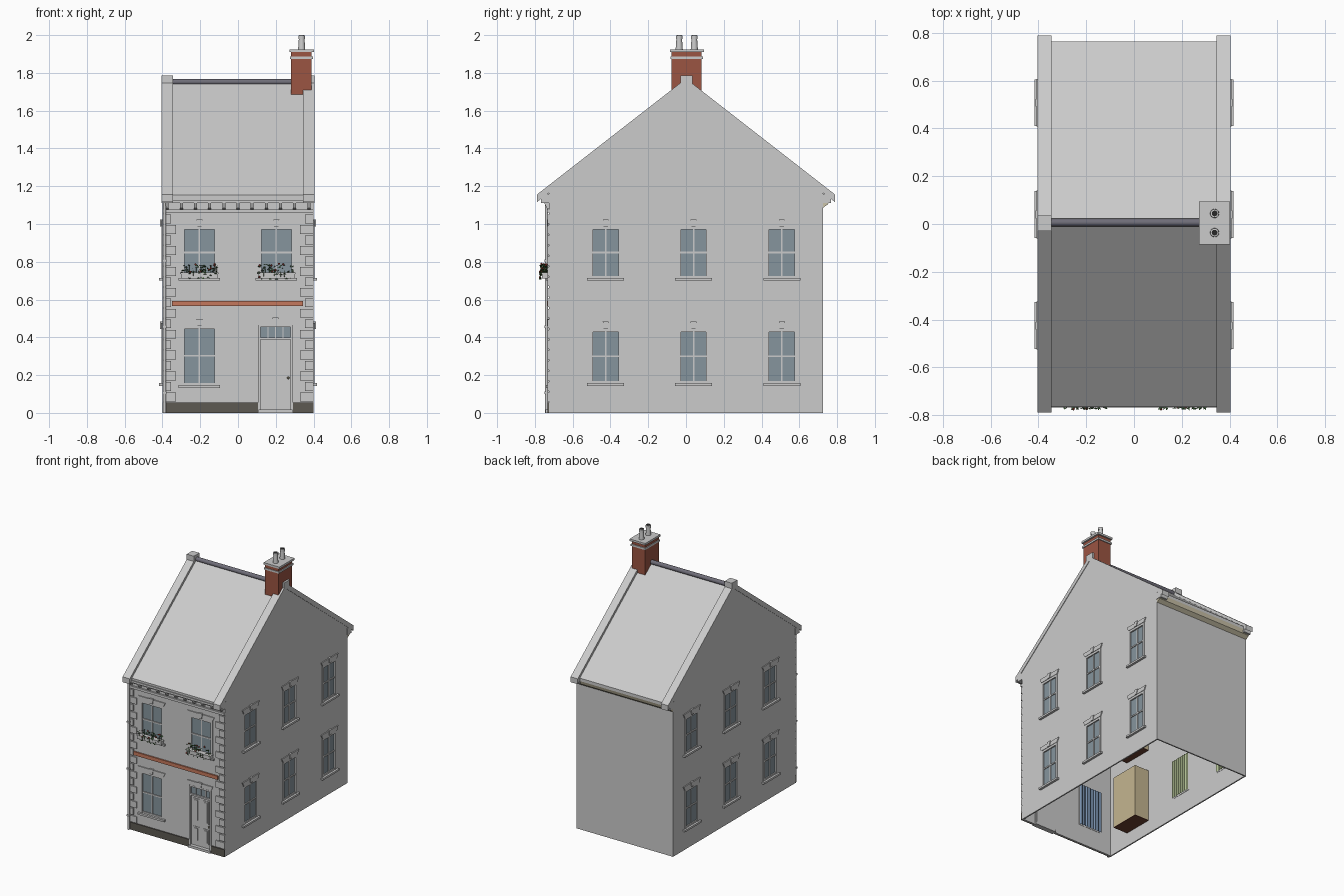
import bpy, bmesh, math, random
from mathutils import Matrix, Vector

if "Cube" in bpy.data.objects:
    bpy.data.objects.remove(bpy.data.objects["Cube"])

random.seed(4)
parts = {}
I = Matrix.Identity(4)
ACROSS = Matrix.Rotation(math.pi / 2, 4, 'Z')   # local (u, d, z) -> world (-d, u, z)

def bm_of(name):
    return parts.setdefault(name, bmesh.new())

def prism(name, pts, d0, d1, M=I):
    """Extrude a (u, z) outline from depth d0 to d1."""
    bm = bm_of(name)
    a = [bm.verts.new(M @ Vector((u, d0, z))) for u, z in pts]
    b = [bm.verts.new(M @ Vector((u, d1, z))) for u, z in pts]
    new = [bm.faces.new(a), bm.faces.new(b[::-1])]
    n = len(pts)
    for i in range(n):
        j = (i + 1) % n
        new.append(bm.faces.new((a[j], a[i], b[i], b[j])))
    bmesh.ops.recalc_face_normals(bm, faces=new)

def box(name, u0, u1, d0, d1, z0, z1, M=I):
    prism(name, [(u0, z0), (u1, z0), (u1, z1), (u0, z1)], d0, d1, M)

def tube(name, r1, r2, h, loc, rot=I, n=16):
    bmesh.ops.create_cone(bm_of(name), cap_ends=True, segments=n, radius1=r1, radius2=r2,
                          depth=h, matrix=Matrix.Translation(loc) @ rot)

W, D, T = 0.40, 0.725, 0.01      # half width, half depth, wall thickness
SL = 0.778                       # roof slope

# walls
def gable(h, y):
    return h - SL * y
box("front_wall", -W + T, W - T, -D, -D + T, 0, 1.15)
box("back_wall", -W + T, W - T, D - T, D, 0, 1.15)
outline = [(-D, 0), (D, 0), (D, gable(1.73, D)), (0, 1.73), (-D, gable(1.73, D))]
prism("right_wall", outline, -W, -W + T, ACROSS)
prism("left_wall", outline, W - T, W, ACROSS)

# roof slab, gable copings, ridge and end caps
def chevron(name, apex, y, t, x0, x1):
    e = gable(apex, y)
    prism(name, [(-y, e), (0, apex), (y, e), (y, e - t), (0, apex - t), (-y, e - t)], -x1, -x0, ACROSS)
chevron("roof", 1.747, 0.763, 0.022, -0.39, 0.39)
for s in (-1, 1):
    x0, x1 = sorted((s * 0.345, s * 0.404))
    chevron("gable_coping", 1.77, 0.788, 0.04, x0, x1)
    box("coping_cap", x0, x1, -0.03, 0.035, 1.745, 1.786)
    for f in (-1, 1):
        y0, y1 = sorted((f * 0.72, f * 0.768))
        box("kneeler", x0, x1, y0, y1, 1.11, 1.16)
tube("ridge_roll", 0.016, 0.016, 0.65, (-0.03, 0.006, 1.752), ACROSS @ Matrix.Rotation(math.pi / 2, 4, 'X'))

# chimney
box("chimney_stack", 0.28, 0.39, -0.078, 0.083, 1.66, 1.91)
box("chimney_bands", 0.275, 0.396, -0.083, 0.09, 1.873, 1.887)
box("chimney_bands", 0.272, 0.402, -0.085, 0.094, 1.91, 1.925)
for y in (-0.036, 0.044):
    tube("chimney_pots", 0.019, 0.015, 0.055, (0.337, y, 1.952))
    tube("chimney_pots", 0.018, 0.018, 0.02, (0.337, y, 1.989))
    tube("chimney_pot_holes", 0.012, 0.012, 0.003, (0.337, y, 1.9985))

# front cornice with brackets, rear soffit
box("cornice", -W, W, -0.737, -D, 1.06, 1.078)
box("cornice", -W, W, -0.752, -D, 1.11, 1.125)
box("front_gutter", -W, W, -0.768, -D, 1.122, 1.138)
for i in range(11):
    x = -0.375 + i * 0.075
    prism("cornice_brackets", [(-0.75, 1.11), (-D, 1.11), (-D, 1.078), (-0.738, 1.085)],
          -x - 0.008, -x + 0.008, ACROSS)
prism("rear_soffit", [(D, 1.085), (0.752, 1.105), (0.762, 1.135), (D, 1.15)], -W, W, ACROSS)

# plinth, string band, quoins, downpipe
box("plinth", -W, 0.106, -0.733, -D, 0, 0.055)
box("plinth", 0.29, W, -0.733, -D, 0, 0.055)
box("sign_band", -0.35, 0.345, -0.735, -D, 0.565, 0.592)
for i in range(18):
    z = 0.06 + i * 0.0555
    w = 0.072 if i % 2 == 0 else 0.045
    for s in (-1, 1):
        u0, u1 = sorted((s * W, s * (W - w)))
        box("quoins", u0, u1, -0.733, -D, z, z + 0.047)
tube("downpipe", 0.008, 0.008, 1.12, (-0.389, -0.738, 0.56), n=12)
for z in (0.1, 0.45, 0.8):
    box("pipe_brackets", -0.4, -0.378, -0.748, -D, z, z + 0.012)

# sash windows; local depth is negative towards the outside
def head(M, w, z1):
    prism("window_lintels", [(-w, z1), (w, z1), (w + 0.016, z1 + 0.032), (-w - 0.016, z1 + 0.032)], -0.007, 0, M)
    prism("keystones", [(-0.011, z1), (0.011, z1), (0.016, z1 + 0.038), (-0.016, z1 + 0.038)], -0.012, 0, M)

def window(wall, M, w, z0, z1, fill):
    h = w - 0.011
    box("cutter_" + wall, -h, h, -0.03, 0.03, z0 + 0.004, z1 - 0.011, M)
    for s in (-1, 1):
        u0, u1 = sorted((s * w, s * (h - 0.006)))
        box("window_frames", u0, u1, -0.004, 0.012, z0, z1, M)
    zm = (z0 + z1) / 2
    box("window_frames", -w, w, -0.004, 0.012, z1 - 0.016, z1, M)
    box("window_frames", -h, h, -0.001, 0.012, z0, z0 + 0.014, M)
    box("window_frames", -h, h, 0.0, 0.012, zm - 0.005, zm + 0.005, M)
    box("window_frames", -0.004, 0.004, 0.001, 0.012, z0, z1, M)
    box("window_glass", -h, h, 0.006, 0.009, z0 + 0.01, z1 - 0.012, M)
    box("window_sills", -w - 0.014, w + 0.014, -0.017, 0.008, z0 - 0.012, z0 + 0.002, M)
    head(M, w, z1)
    if fill == "room":           # small room box behind the glass
        for u0, u1, d0, d1 in ((-0.115, -0.112, T, 0.13), (0.112, 0.115, T, 0.13), (-0.115, 0.115, 0.127, 0.13)):
            box("room_walls", u0, u1, d0, d1, z0 - 0.05, z1 + 0.05, M)
        box("room_floors", -0.115, 0.115, T, 0.13, z0 - 0.053, z0 - 0.05, M)
        box("room_walls", -0.115, 0.115, T, 0.13, z1 + 0.05, z1 + 0.053, M)
    else:                        # pleated curtain
        bm = bm_of(fill)
        row = []
        for i in range(17):
            u = -w + 2 * w * i / 16
            row.append([bm.verts.new(M @ Vector((u, 0.02 + 0.006 * (i % 2), z))) for z in (z0, z1)])
        for p, q in zip(row, row[1:]):
            bm.faces.new((p[0], q[0], q[1], p[1]))

LOW, HIGH = (0.155, 0.445), (0.712, 0.987)
for zr in (LOW, HIGH):
    for i, y in enumerate((-0.425, 0.04, 0.507)):
        window("right_wall", Matrix.Translation((W, y, 0)) @ ACROSS, 0.084, *zr, "curtains_green")
        window("left_wall", Matrix.Translation((-W, y, 0)) @ ACROSS.inverted(), 0.084, *zr,
               "room" if i == 0 else "curtains_green")
window("front_wall", Matrix.Translation((-0.204, -D, 0)), 0.096, 0.145, 0.46, "curtains_blue")
for x in (-0.204, 0.203):
    window("front_wall", Matrix.Translation((x, -D, 0)), 0.096, *HIGH, "curtains_blue")

# front door with transom light
DM = Matrix.Translation((0.198, -D, 0))
box("cutter_front_wall", -0.085, 0.085, -0.03, 0.03, 0.01, 0.455, DM)
for s in (-1, 1):
    u0, u1 = sorted((s * 0.092, s * 0.08))
    box("door_frame", u0, u1, -0.008, 0.014, 0, 0.466, DM)
    for z0, z1 in ((0.05, 0.16), (0.2, 0.37)):
        u0, u1 = sorted((s * 0.014, s * 0.064))
        box("door_panels", u0, u1, 0.004, 0.01, z0, z1, DM)
        box("door_panels", u0 + 0.01, u1 - 0.01, 0.0, 0.006, z0 + 0.01, z1 - 0.01, DM)
box("door_frame", -0.092, 0.092, -0.008, 0.014, 0.455, 0.466, DM)
box("door_frame", -0.085, 0.085, -0.005, 0.014, 0.388, 0.4, DM)
for u in (-0.04, 0, 0.04):
    box("door_frame", u - 0.003, u + 0.003, 0, 0.014, 0.4, 0.456, DM)
box("door", -0.082, 0.082, 0.008, 0.018, 0.015, 0.39, DM)
box("window_glass", -0.082, 0.082, 0.007, 0.01, 0.4, 0.456, DM)
box("door_step", -0.09, 0.09, -0.018, 0.02, 0, 0.018, DM)
bmesh.ops.create_icosphere(bm_of("door_knob"), subdivisions=2, radius=0.007,
                           matrix=DM @ Matrix.Translation((0.068, 0.001, 0.185)))
head(DM, 0.09, 0.466)

# window boxes with trailing plants
for x in (-0.204, 0.203):
    box("window_boxes", x - 0.098, x + 0.098, -0.762, -0.73, 0.712, 0.738)
    box("window_boxes", x - 0.102, x + 0.102, -0.765, -0.727, 0.734, 0.742)
    for i in range(75):
        p = Vector((x + random.uniform(-0.095, 0.095), random.uniform(-0.77, -0.735), random.uniform(0.742, 0.785)))
        if i % 5 == 0:
            p.y, p.z = -0.771, random.uniform(0.705, 0.745)
        R = Matrix.Translation(p) @ Matrix.Rotation(random.uniform(0, 6.28), 4, 'Z') @ Matrix.Rotation(random.uniform(-1.2, 1.2), 4, 'X')
        bm = bm_of("plant_leaves")
        bm.faces.new([bm.verts.new(R @ Vector(c)) for c in ((-0.009, 0, 0), (0, -0.005, 0.002), (0.009, 0, 0), (0, 0.005, 0.002))])
        if i % 4 == 0:
            tube("plant_stems", 0.001, 0.001, p.z - 0.738 if p.z > 0.745 else 0.03, (p.x, p.y, (p.z + 0.738) / 2), n=4)
        if i % 12 == 1:
            bmesh.ops.create_icosphere(bm_of("flowers"), subdivisions=1, radius=0.006,
                                       matrix=Matrix.Translation(p + Vector((0, -0.003, 0.006))))

# colours
COL = {"chimney_stack": (.33, .09, .055), "sign_band": (.56, .19, .11), "plinth": (.11, .10, .085),
       "window_glass": (.24, .30, .34), "ridge_roll": (.16, .155, .19), "rear_soffit": (.6, .55, .4),
       "plant_leaves": (.05, .13, .04), "plant_stems": (.05, .1, .03), "flowers": (.55, .07, .05),
       "chimney_pot_holes": (.02, .02, .02), "door_knob": (.2, .18, .12), "room_walls": (.55, .46, .28),
       "room_floors": (.15, .05, .03), "curtains_green": (.42, .5, .28), "curtains_blue": (.2, .3, .45)}
SMOOTH = {"ridge_roll", "chimney_pots", "downpipe", "door_knob"}

objs = {}
for name, bm in parts.items():
    me = bpy.data.meshes.new(name)
    bm.to_mesh(me)
    bm.free()
    ob = objs[name] = bpy.data.objects.new(name, me)
    bpy.context.collection.objects.link(ob)
    if name in COL:
        mat = bpy.data.materials.new(name)
        mat.diffuse_color = (*COL[name], 1)
        mat.use_nodes = True
        mat.node_tree.nodes["Principled BSDF"].inputs["Base Color"].default_value = mat.diffuse_color
        me.materials.append(mat)
    if name in SMOOTH:
        bpy.ops.object.select_all(action='DESELECT')
        ob.select_set(True)
        bpy.context.view_layer.objects.active = ob
        bpy.ops.object.shade_smooth_by_angle(angle=math.radians(40))

# cut the openings
for wall in ("front_wall", "left_wall", "right_wall"):
    cut = objs["cutter_" + wall]
    cut.hide_render = True
    cut.display_type = 'WIRE'
    mod = objs[wall].modifiers.new("openings", 'BOOLEAN')
    mod.object, mod.operation, mod.solver = cut, 'DIFFERENCE', 'EXACT'
